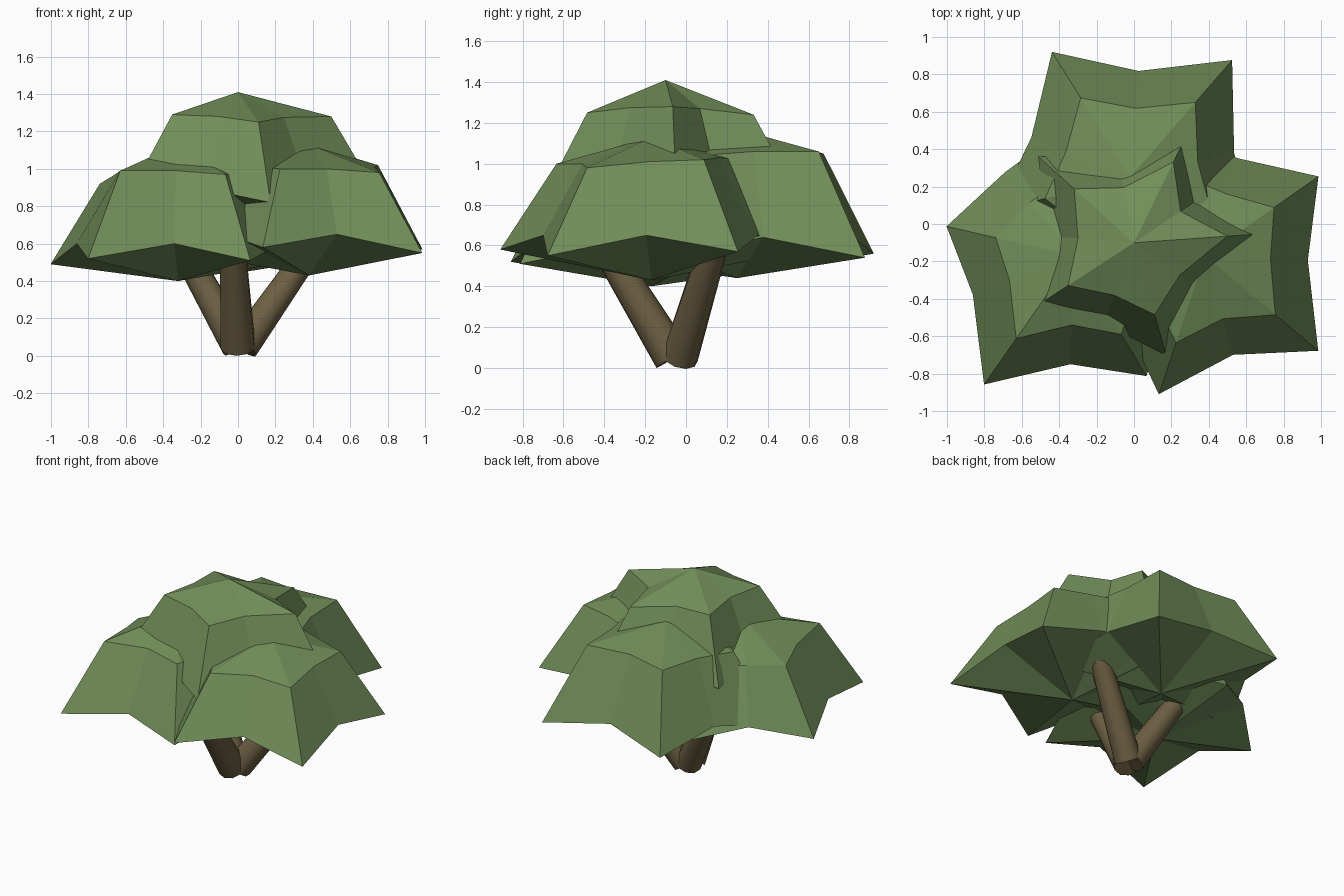
import bpy, bmesh, math
from mathutils import Vector

if "Cube" in bpy.data.objects:
    bpy.data.objects.remove(bpy.data.objects["Cube"])


def material(name, rgb):
    m = bpy.data.materials.new(name)
    m.diffuse_color = (*rgb, 1)
    m.use_nodes = True
    m.node_tree.nodes["Principled BSDF"].inputs["Base Color"].default_value = m.diffuse_color
    return m


leaf = material("leaf green", (0.165, 0.27, 0.1))
bark = material("bark brown", (0.15, 0.115, 0.056))


def clump(name, centre, bottom, apex, points, dent_rim, dent_ring):
    """Five-pointed leaf cap; points: (angle, rim r, rim z, ring r, ring z)."""
    cx, cy = centre
    bm = bmesh.new()

    def vert(angle, r, z):
        a = math.radians(angle)
        return bm.verts.new((cx + r * math.cos(a), cy + r * math.sin(a), z))

    rim, ring = [], []
    for i, (a, r, z, r2, z2) in enumerate(points):
        nxt = points[(i + 1) % 5]
        half = a + ((nxt[0] - a) % 360) / 2
        rim += [vert(a, r, z), vert(half, dent_rim[0], dent_rim[1])]
        ring += [vert(a, r2, z2),
                 vert(half, dent_ring, (z2 + nxt[4]) / 2 + 0.01)]
    top = bm.verts.new((cx, cy, apex))
    low = bm.verts.new((cx, cy, bottom))
    for i in range(10):
        j = (i + 1) % 10
        bm.faces.new((rim[i], rim[j], ring[j], ring[i]))
        bm.faces.new((ring[i], ring[j], top))
        bm.faces.new((rim[j], rim[i], low))
    bmesh.ops.recalc_face_normals(bm, faces=bm.faces)
    me = bpy.data.meshes.new(name)
    bm.to_mesh(me)
    bm.free()
    me.materials.append(leaf)
    bpy.context.collection.objects.link(bpy.data.objects.new(name, me))


# Three lower leaf clumps
clump("left_leaf_clump", (-0.32, -0.17), 0.40, 1.13,
      [(18, 0.72, 0.52, 0.47, 0.97), (92, 0.70, 0.50, 0.45, 0.95),
       (167, 0.70, 0.49, 0.43, 0.92), (235, 0.84, 0.52, 0.54, 0.99),
       (301, 0.75, 0.51, 0.49, 0.97)], (0.58, 0.60), 0.37)
clump("right_leaf_clump", (0.38, -0.17), 0.43, 1.13,
      [(35, 0.74, 0.57, 0.45, 1.02), (108, 0.74, 0.57, 0.46, 1.02),
       (180, 0.74, 0.57, 0.46, 1.0), (251.5, 0.78, 0.58, 0.49, 1.0),
       (320, 0.79, 0.55, 0.49, 0.98)], (0.55, 0.65), 0.35)
clump("back_leaf_clump", (-0.02, 0.25), 0.44, 1.17,
      [(49, 0.83, 0.54, 0.53, 1.06), (122, 0.79, 0.56, 0.50, 1.05),
       (194, 0.74, 0.55, 0.47, 1.03), (265, 0.74, 0.55, 0.47, 1.03),
       (337, 0.74, 0.55, 0.47, 1.04)], (0.57, 0.64), 0.37)

# Crown clump on top
clump("top_leaf_clump", (0.0, -0.1), 0.72, 1.41,
      [(4, 0.76, 0.84, 0.50, 1.28), (64, 0.71, 0.86, 0.48, 1.24),
       (138, 0.69, 0.86, 0.43, 1.27), (213, 0.70, 0.85, 0.42, 1.29),
       (286, 0.63, 0.82, 0.40, 1.25)], (0.46, 0.89), 0.30)


# Three tapered trunk branches spreading from one base
def branch(name, start, end, r1, r2):
    a, b = Vector(start), Vector(end)
    bpy.ops.mesh.primitive_cone_add(vertices=10, radius1=r1, radius2=r2,
                                    depth=(b - a).length, location=(a + b) / 2)
    ob = bpy.context.object
    ob.name = name
    ob.rotation_euler = (b - a).to_track_quat('Z', 'Y').to_euler()
    ob.data.materials.append(bark)
    bpy.ops.object.shade_smooth_by_angle(angle=math.radians(40))


branch("front_branch", (0.0, -0.064, 0.05), (-0.03, -0.40, 0.60), 0.095, 0.07)
branch("right_branch", (0.025, -0.03, 0.05), (0.41, 0.14, 0.60), 0.09, 0.068)
branch("left_branch", (0.0, -0.03, 0.05), (-0.31, 0.13, 0.60), 0.09, 0.068)
